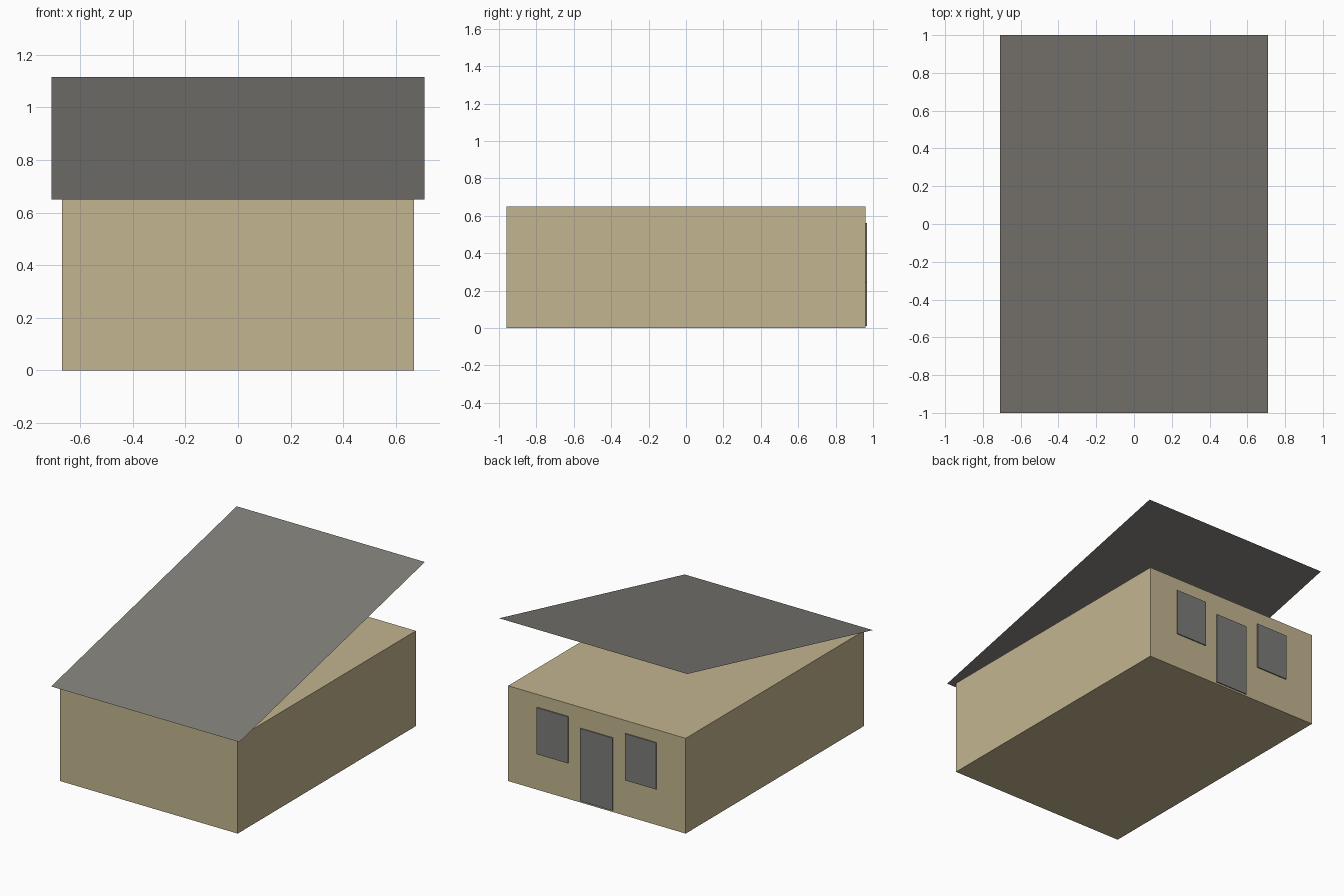
import bpy
import bmesh

default = bpy.data.objects.get("Cube")
if default:
    bpy.data.objects.remove(default, do_unlink=True)


def linear(c):
    c /= 255
    return c / 12.92 if c <= 0.04045 else ((c + 0.055) / 1.055) ** 2.4


def material(name, rgb):
    colour = [linear(c) for c in rgb] + [1]
    mat = bpy.data.materials.new(name)
    mat.use_nodes = True
    mat.diffuse_color = colour
    mat.node_tree.nodes["Principled BSDF"].inputs["Base Color"].default_value = colour
    return mat


def add_object(name, bm, mat):
    mesh = bpy.data.meshes.new(name)
    bm.to_mesh(mesh)
    bm.free()
    mesh.materials.append(mat)
    obj = bpy.data.objects.new(name, mesh)
    bpy.context.collection.objects.link(obj)
    return obj


def box(name, low, high, mat):
    bm = bmesh.new()
    bmesh.ops.create_cube(bm, size=1)
    for v in bm.verts:
        v.co = [h if c > 0 else l for c, l, h in zip(v.co, low, high)]
    return add_object(name, bm, mat)


sand = material("sand wall", (195, 181, 144))
roof_grey = material("warm grey roof", (128, 125, 119))
panel_grey = material("grey panel", (124, 124, 122))

HALF_W, HALF_D, WALL_H = 0.67, 0.96, 0.65
ROOF_W, ROOF_D, ROOF_TOP = 0.71, 1.0, 1.115
PLATE = 0.007

# Flat-topped body
box("walls", (-HALF_W, -HALF_D, 0), (HALF_W, HALF_D, WALL_H), sand)

# Thin single-slope roof sheet, rising towards the back
bm = bmesh.new()
bmesh.ops.create_grid(bm, x_segments=1, y_segments=1, size=1)
for v in bm.verts:
    z = ROOF_TOP if v.co.y > 0 else WALL_H
    v.co = (v.co.x * ROOF_W, v.co.y * ROOF_D, z)
add_object("roof", bm, roof_grey)

# Door and two windows on the back wall
box("door", (-0.122, HALF_D, 0.012), (0.122, HALF_D + PLATE, 0.508), panel_grey)
for name, x in (("left_window", 0.333), ("right_window", -0.333)):
    box(name, (x - 0.118, HALF_D, 0.245), (x + 0.118, HALF_D + PLATE, 0.563), panel_grey)
